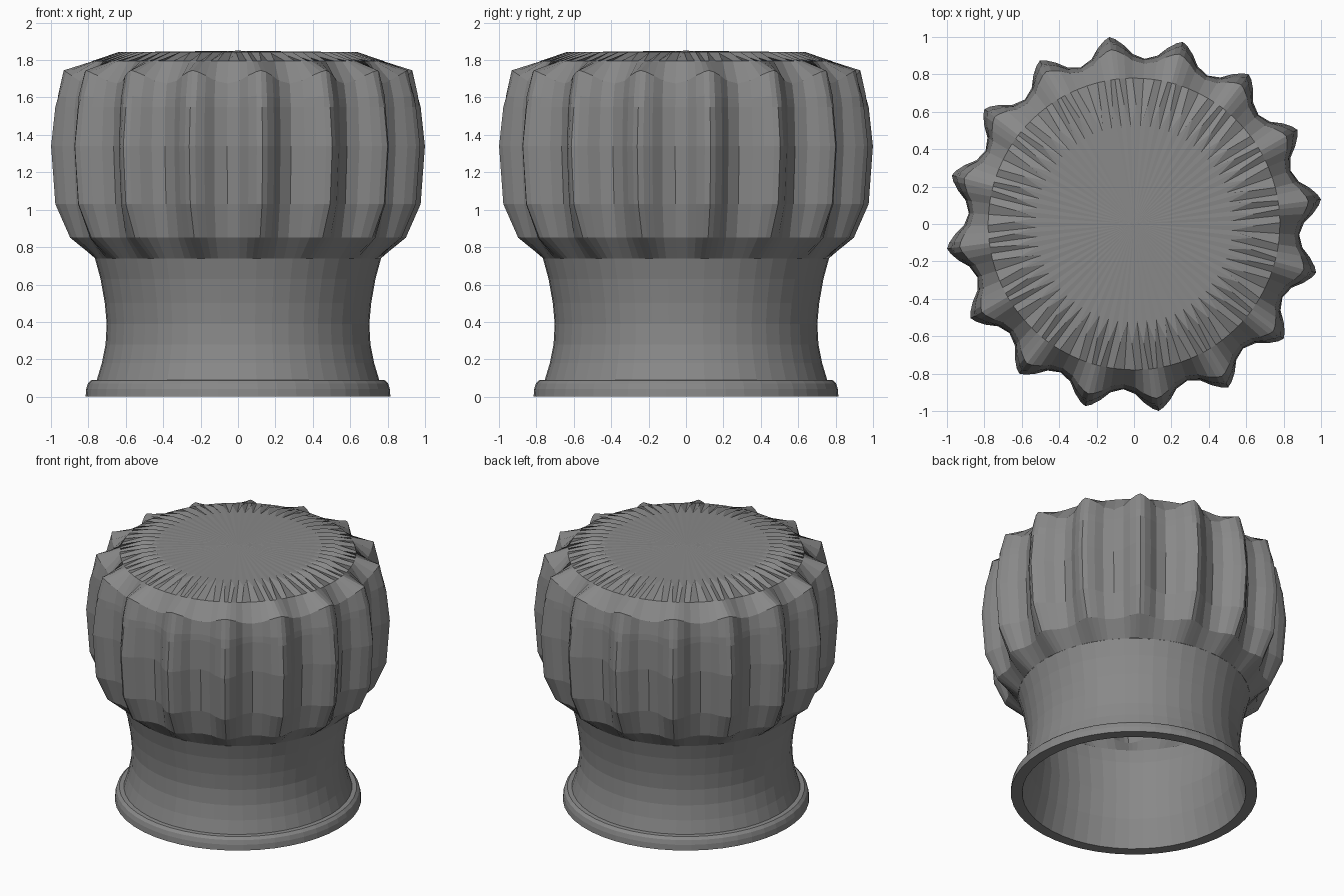
import bpy, bmesh, math

cube = bpy.data.objects.get("Cube")
if cube:
    bpy.data.objects.remove(cube)

LOBES = 16
PHASE = math.radians(7.5)
# position inside half a lobe (0 ridge, 1 valley) and how far the wall stands out
HALF = [(0, 1), (0.15, 0.88), (0.37, 0.6), (0.62, 0.2), (1, 0)]
LOBE = HALF + [(2 - t, d) for t, d in HALF[-2:0:-1]]

grey = bpy.data.materials.new("mid grey")
grey.use_nodes = True
GREY = (0.25, 0.25, 0.25, 1)
grey.diffuse_color = GREY
grey.node_tree.nodes["Principled BSDF"].inputs["Base Color"].default_value = GREY


def round_ring(r, z, n):
    return [(r * math.cos(PHASE + math.tau * i / n),
             r * math.sin(PHASE + math.tau * i / n), z) for i in range(n)]


def lobed_ring(z, valley, ridge, drop=0, trim=0):
    """Scalloped ring; drop lowers the valleys, trim cuts back the ridge tip."""
    pts = []
    for k in range(LOBES):
        for t, d in LOBE:
            a = PHASE + math.tau * (k + t / 2) / LOBES
            r = valley + (ridge - valley) * d - (trim if d == 1 else 0)
            pts.append((r * math.cos(a), r * math.sin(a), z - drop * (1 - d)))
    return pts


def loft(name, rings, cap_z=None, closed=False, inward=False):
    """Skin a stack of rings, optionally fanned to a centre point."""
    bm = bmesh.new()
    rows = [[bm.verts.new(p) for p in ring] for ring in rings]
    n = len(rows[0])
    pairs = list(zip(rows, rows[1:]))
    if closed:
        pairs.append((rows[-1], rows[0]))
    for low, high in pairs:
        for i in range(n):
            j = (i + 1) % n
            bm.faces.new((low[i], low[j], high[j], high[i]))
    if cap_z is not None:
        tip = bm.verts.new((0, 0, cap_z))
        for i in range(n):
            bm.faces.new((rows[-1][i], rows[-1][(i + 1) % n], tip))
    if inward:
        bmesh.ops.reverse_faces(bm, faces=bm.faces[:])
    mesh = bpy.data.meshes.new(name)
    bm.to_mesh(mesh)
    bm.free()
    mesh.materials.append(grey)
    obj = bpy.data.objects.new(name, mesh)
    bpy.context.collection.objects.link(obj)
    return obj


# scalloped grip with trimmed ridge tips and a shallow shoulder
head = [
    lobed_ring(0.74, 0.765, 0.765),
    lobed_ring(0.85, 0.84, 0.905),
    lobed_ring(1.03, 0.87, 0.985),
    lobed_ring(1.34, 0.885, 1.008),
    lobed_ring(1.55, 0.88, 0.985),
    lobed_ring(1.61, 0.875, 0.98, 0.02, 0.012),
    lobed_ring(1.745, 0.86, 0.94, 0.07),
    lobed_ring(1.795, 0.78, 0.78),
]
loft("grip_head", head)

# low dome with radial facets
n = LOBES * len(LOBE)
star = [(x * s, y * s, 1.842) for i, (x, y, z) in enumerate(round_ring(1, 0, n))
        for s in [0.64 if i % 2 else 0.52]]
loft("top_dome", [lobed_ring(1.795, 0.78, 0.78), star], cap_z=1.85)

# waisted neck and rounded foot flange, with inner wall
outer = [(0.815, 0), (0.812, 0.04), (0.803, 0.07), (0.785, 0.088), (0.755, 0.09),
         (0.728, 0.18), (0.708, 0.28), (0.702, 0.39), (0.712, 0.5),
         (0.735, 0.63), (0.765, 0.74)]
inner = [(0.72, 0.74), (0.69, 0.63), (0.665, 0.39), (0.69, 0.2), (0.74, 0)]
loft("neck_and_foot", [round_ring(r, z, 48) for r, z in outer + inner], closed=True)

# hollow inside of the grip
lining = [
    lobed_ring(0.74, 0.72, 0.72),
    lobed_ring(0.87, 0.79, 0.85),
    lobed_ring(1.04, 0.82, 0.93),
    lobed_ring(1.34, 0.835, 0.95),
    lobed_ring(1.6, 0.82, 0.91),
    lobed_ring(1.74, 0.75, 0.75),
]
loft("grip_lining", lining, cap_z=1.79, inward=True)
